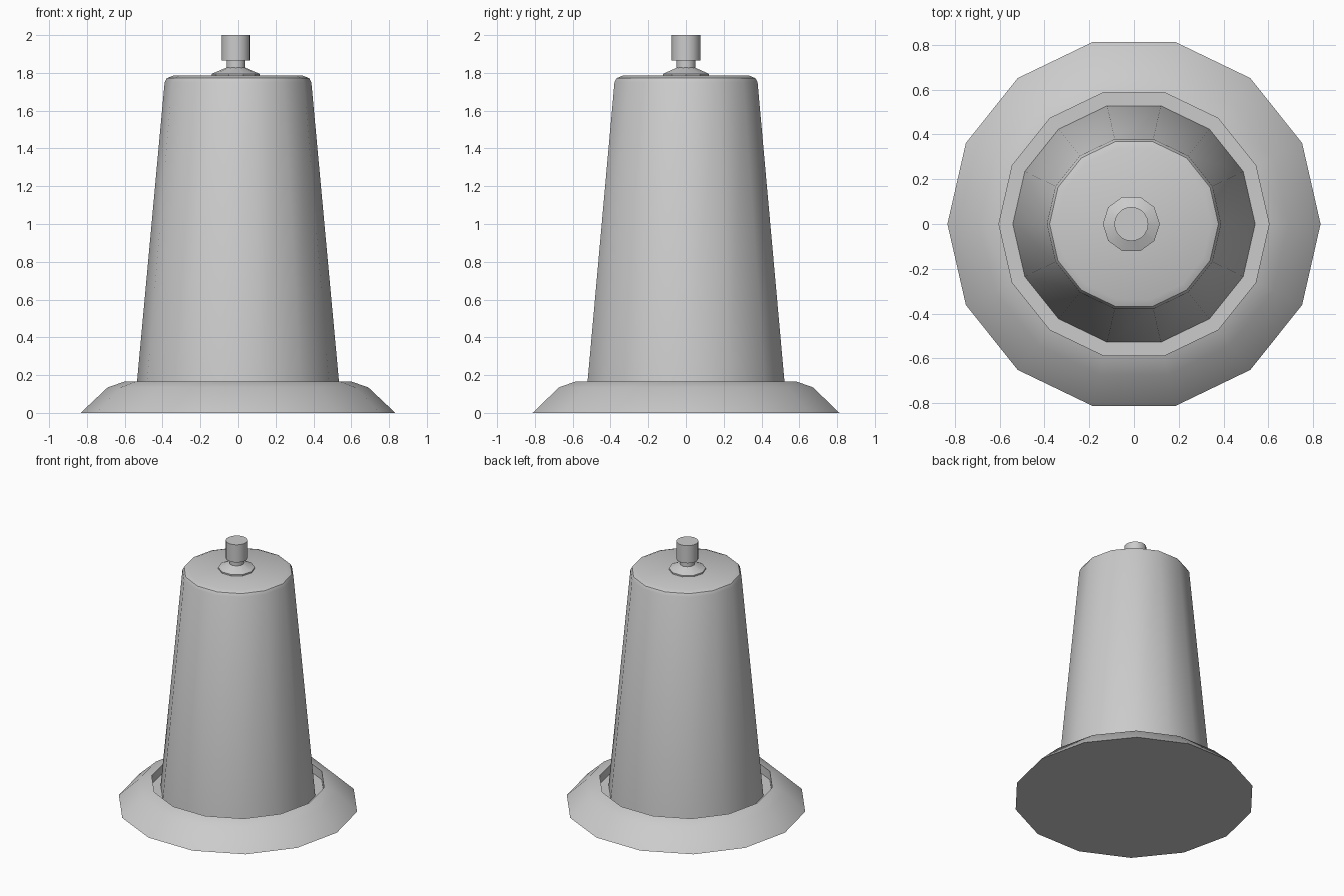
import bpy, bmesh
from math import sin, cos, pi, radians

if "Cube" in bpy.data.objects:
    bpy.data.objects.remove(bpy.data.objects["Cube"])


def lathe(name, profile, sides, cx=0.0, cy=0.0, angle=35):
    """Revolve (radius, z) rings from bottom to top and cap both ends."""
    bm = bmesh.new()
    rings = [[bm.verts.new((cx + r * cos(2 * pi * i / sides),
                            cy + r * sin(2 * pi * i / sides), z))
              for i in range(sides)] for r, z in profile]
    for a, b in zip(rings, rings[1:]):
        for i in range(sides):
            j = (i + 1) % sides
            bm.faces.new((a[i], a[j], b[j], b[i]))
    bm.faces.new(rings[0][::-1])
    bm.faces.new(rings[-1])
    mesh = bpy.data.meshes.new(name)
    bm.to_mesh(mesh)
    bm.free()
    obj = bpy.data.objects.new(name, mesh)
    bpy.context.collection.objects.link(obj)
    bpy.ops.object.select_all(action='DESELECT')
    obj.select_set(True)
    bpy.context.view_layer.objects.active = obj
    bpy.ops.object.shade_smooth_by_angle(angle=radians(angle))
    return obj


# Flared foot, recessed groove and tapered body in one revolved shell
lathe("base_and_body", [
    (0.833, 0.0), (0.69, 0.135), (0.603, 0.165),
    (0.603, 0.10), (0.541, 0.10),
    (0.389, 1.75), (0.377, 1.772), (0.345, 1.785)], 14)

# Shallow conical washer under the knob
lathe("washer", [(0.1275, 1.78), (0.1275, 1.795), (0.05, 1.828)], 10, -0.012, 0.0, 20)

# Neck and knob
lathe("knob", [(0.05, 1.80), (0.05, 1.866), (0.076, 1.866), (0.076, 2.0)], 20, -0.012, 0.0)
